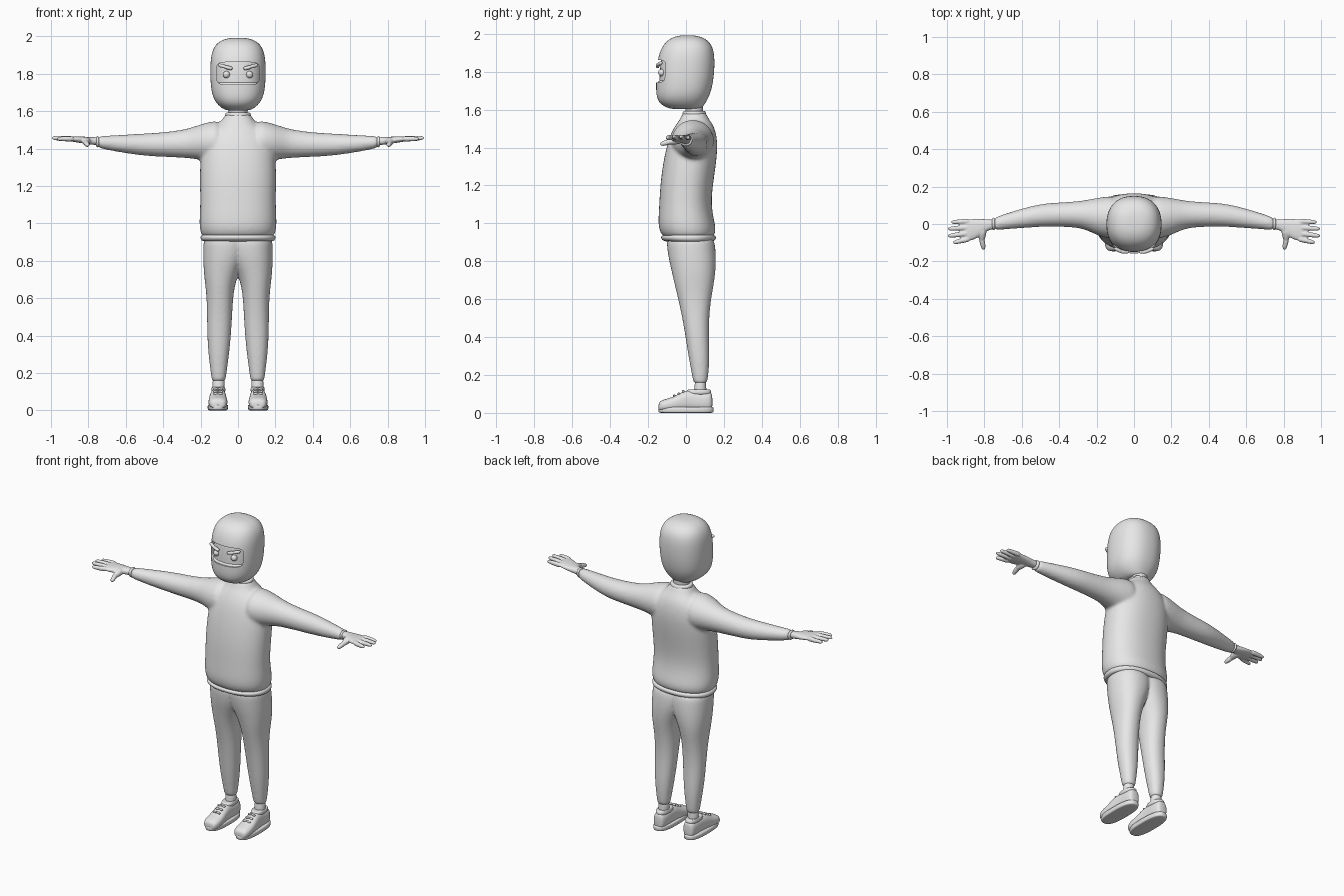
import bpy, bmesh, math
from mathutils import Vector, Matrix

GREY = bpy.data.materials.new("plain_grey")
GREY.diffuse_color = (0.8, 0.8, 0.8, 1)


def spow(v, e):
    return math.copysign(abs(v) ** e, v)


def loft(bm, axis, rows, n=20, p=2.0):
    """Closed skin through rounded sections: (position, lo1, hi1, lo2, hi2)."""
    place = {"x": lambda t, a, b: (t, a, b), "y": lambda t, a, b: (a, t, b),
             "z": lambda t, a, b: (a, b, t)}[axis]
    rings = []
    for t, a0, a1, b0, b1 in rows:
        ring = []
        for i in range(n):
            w = 2 * math.pi * (i + 0.5) / n
            a = (a0 + a1) / 2 + (a1 - a0) / 2 * spow(math.cos(w), 2 / p)
            b = (b0 + b1) / 2 + (b1 - b0) / 2 * spow(math.sin(w), 2 / p)
            ring.append(bm.verts.new(place(t, a, b)))
        rings.append(ring)
    for r, s in zip(rings, rings[1:]):
        for i in range(n):
            j = (i + 1) % n
            bm.faces.new((r[i], r[j], s[j], s[i]))
    bm.faces.new(rings[0])
    bm.faces.new(rings[-1])


def finger(bm, a, b, r0, r1):
    """Rounded rod from a to b."""
    a, b = Vector(a), Vector(b)
    d = b - a
    sub = bmesh.new()
    L = d.length
    prof = [(0, r0 * .6), (L * .05, r0), (L * .6, (r0 + r1) / 2), (L - r1 * .7, r1), (L, r1 * .5)]
    loft(sub, "z", [(t, -r, r, -r, r) for t, r in prof], 10)
    sub.transform(Matrix.Translation(a) @ d.to_track_quat("Z", "Y").to_matrix().to_4x4())
    tmp = bpy.data.meshes.new("tmp")
    sub.to_mesh(tmp)
    sub.free()
    bm.from_mesh(tmp)
    bpy.data.meshes.remove(tmp)


def finish(name, bm, mirror=False, sub=2, voxel=0, smooth=4):
    bmesh.ops.recalc_face_normals(bm, faces=bm.faces)
    for f in bm.faces:
        f.smooth = True
    me = bpy.data.meshes.new(name)
    bm.to_mesh(me)
    bm.free()
    me.materials.append(GREY)
    ob = bpy.data.objects.new(name, me)
    bpy.context.collection.objects.link(ob)
    if mirror:
        ob.modifiers.new("mirror", "MIRROR").use_mirror_merge = False
    if sub:
        ob.modifiers.new("round", "SUBSURF").levels = sub
        ob.modifiers["round"].render_levels = sub
    if voxel:
        m = ob.modifiers.new("union", "REMESH")
        m.mode, m.voxel_size, m.use_smooth_shade = "VOXEL", voxel, True
        s = ob.modifiers.new("soften", "SMOOTH")
        s.factor, s.iterations = 0.5, smooth
    return ob


def part(name, axis, rows, n=20, p=2.0, **kw):
    bm = bmesh.new()
    loft(bm, axis, rows, n, p)
    return finish(name, bm, **kw)


# Sweater: torso and sleeves fused
torso = [(.925, -.17, .17, -.10, .13), (.93, -.195, .195, -.125, .15), (.97, -.207, .207, -.145, .16),
         (1.02, -.208, .208, -.147, .148), (1.1, -.203, .203, -.142, .134), (1.2, -.205, .205, -.137, .142),
         (1.3, -.205, .205, -.125, .158), (1.4, -.2, .2, -.105, .168), (1.47, -.175, .175, -.083, .162),
         (1.52, -.125, .125, -.055, .145), (1.55, -.085, .085, -.03, .12), (1.585, -.068, .068, -.018, .105),
         (1.59, -.05, .05, 0, .09)]
sleeve = [(.08, -.08, .15, 1.32, 1.55), (.14, -.08, .15, 1.325, 1.548), (.2, -.06, .14, 1.338, 1.53),
          (.25, -.035, .13, 1.346, 1.513), (.3, -.02, .122, 1.35, 1.5), (.4, -.015, .116, 1.355, 1.487),
          (.5, -.015, .109, 1.36, 1.481), (.6, -.023, .083, 1.374, 1.475), (.7, -.03, .052, 1.392, 1.469),
          (.745, -.034, .036, 1.402, 1.467), (.75, -.02, .02, 1.415, 1.455)]
bm = bmesh.new()
loft(bm, "z", torso, 24, 2.25)
loft(bm, "x", sleeve)
loft(bm, "x", [(-r[0],) + r[1:] for r in sleeve])
finish("sweater", bm, voxel=.009, smooth=8)
part("sweater_hem", "z", [(.902, -.18, .18, -.09, .13), (.906, -.195, .195, -.12, .15),
     (.92, -.203, .203, -.134, .16), (.936, -.2, .2, -.132, .158), (.943, -.18, .18, -.1, .13)], 28, 2.25)
part("sweater_collar", "z", [(1.55, -.066, .066, -.015, .105), (1.575, -.07, .07, -.02, .107),
     (1.592, -.069, .069, -.018, .105), (1.594, -.05, .05, 0, .088)], 24)
part("cuff", "x", [(.742, -.02, .02, 1.42, 1.45), (.744, -.033, .036, 1.404, 1.468),
     (.757, -.034, .034, 1.407, 1.468), (.76, -.02, .02, 1.42, 1.455)], mirror=True)

# Hands: wrist, palm, fingers and thumb fused
bm = bmesh.new()
loft(bm, "x", [(.73, -.025, .025, 1.415, 1.46), (.78, -.032, .024, 1.42, 1.462), (.81, -.055, .028, 1.425, 1.463),
     (.85, -.085, .028, 1.43, 1.465), (.89, -.094, .026, 1.437, 1.467), (.91, -.085, .02, 1.442, 1.463)], 16, 2.4)
for y0, y1, x1, z1 in ((.014, .01, .978, 1.452), (-.018, -.026, .996, 1.457),
                       (-.05, -.064, .996, 1.457), (-.08, -.1, .968, 1.452)):
    finger(bm, (.88, y0, 1.452), (x1, y1, z1), .0165, .0115)
finger(bm, (.81, -.03, 1.443), (.815, -.095, 1.428), .026, .016)
finger(bm, (.814, -.08, 1.432), (.803, -.138, 1.416), .017, .012)
finish("hand", bm, mirror=True, sub=1, voxel=.005, smooth=3)

# Trousers: both legs fused at the hips
leg = [(.155, .075, .132, .05, .105), (.16, .066, .141, .038, .112), (.2, .061, .146, .031, .119),
       (.3, .047, .159, .012, .125), (.4, .037, .165, -.003, .122), (.5, .031, .166, -.02, .122),
       (.6, .026, .168, -.042, .133), (.68, .014, .177, -.062, .148), (.74, -.01, .184, -.075, .156),
       (.8, -.04, .187, -.09, .16), (.86, -.06, .187, -.1, .158), (.92, -.06, .186, -.105, .15),
       (.925, -.04, .16, -.08, .12)]
bm = bmesh.new()
loft(bm, "z", leg, 20, 2.2)
finish("trousers", bm, mirror=True, voxel=.008, smooth=6)
part("ankle", "z", [(.08, .075, .135, .04, .11), (.12, .071, .138, .042, .108),
     (.15, .07, .137, .045, .107), (.18, .075, .132, .05, .105)], 16, mirror=True)

# Shoes: upper, padded opening, sole and laces
part("shoe_upper", "y", [(-.145, .085, .13, .015, .045), (-.138, .066, .148, .008, .062),
     (-.11, .056, .158, .008, .073), (-.075, .056, .158, .008, .082), (-.04, .06, .156, .008, .1),
     (0, .063, .151, .008, .12), (.04, .064, .147, .008, .12), (.09, .063, .147, .008, .112),
     (.125, .068, .144, .008, .114), (.14, .08, .13, .015, .1)], 20, 2.5, mirror=True)
part("shoe_opening", "z", [(.09, .066, .144, .0, .136), (.115, .066, .144, .0, .134),
     (.126, .07, .14, .012, .126), (.122, .078, .132, .03, .115)], 20, 2.3, mirror=True)
part("shoe_sole", "z", [(.0, .06, .155, -.138, .138), (.001, .055, .161, -.145, .145),
     (.015, .053, .163, -.148, .147), (.03, .053, .162, -.147, .146), (.032, .06, .155, -.138, .138)],
     28, 2.7, mirror=True, sub=1)
bm = bmesh.new()
for y, z in ((-.062, .09), (-.038, .102), (-.014, .115)):
    finger(bm, (.082, y, z - .002), (.108, y, z + .002), .007, .006)
    finger(bm, (.132, y, z - .002), (.106, y, z + .002), .007, .006)
finish("laces", bm, mirror=True, sub=1)

# Head: hood with a face opening, and a face surface set behind it
head = [(1.602, -.045, .045, -.06, .07), (1.608, -.075, .075, -.1, .085), (1.63, -.105, .105, -.137, .1),
        (1.66, -.128, .128, -.154, .118), (1.7, -.142, .142, -.159, .134), (1.76, -.148, .148, -.158, .146),
        (1.82, -.149, .149, -.155, .151), (1.88, -.147, .147, -.147, .151), (1.93, -.136, .136, -.128, .142),
        (1.965, -.112, .112, -.1, .117), (1.985, -.075, .075, -.062, .078), (1.992, -.035, .035, -.025, .04)]
hood = part("hood", "z", head, 28, 2.3)
part("face", "z", [(1.8 + (t - 1.8) * .92,) + tuple(v * .89 for v in r) for t, *r in head], 28, 2.3)
cutter = part("face_opening_cutter", "y", [(-.3, -.113, .113, 1.742, 1.862), (-.06, -.113, .113, 1.742, 1.862)],
              32, 6, sub=0)
cutter.hide_render = True
cutter.hide_viewport = True
cutter.display_type = "WIRE"
cut = hood.modifiers.new("opening", "BOOLEAN")
cut.operation, cut.object, cut.solver = "DIFFERENCE", cutter, "EXACT"
bpy.ops.object.select_all(action="DESELECT")
hood.select_set(True)
bpy.context.view_layer.objects.active = hood
bpy.ops.object.modifier_apply(modifier="round")
bpy.ops.object.modifier_apply(modifier="opening")
bpy.ops.object.shade_smooth_by_angle(angle=math.radians(40))
part("neck", "z", [(1.56, -.052, .052, -.005, .092), (1.6, -.05, .05, -.003, .09),
     (1.65, -.056, .056, -.01, .095)])

# Mask over nose and mouth, eyes and slanted brows
part("mask", "z", [(1.64, -.08, .08, -.13, .05), (1.66, -.11, .11, -.146, .05), (1.7, -.121, .121, -.152, .05),
     (1.74, -.122, .122, -.152, .05), (1.752, -.12, .12, -.147, .05), (1.756, -.11, .11, -.13, .03)], 24, 2.3)
bm = bmesh.new()
bmesh.ops.create_uvsphere(bm, u_segments=20, v_segments=14, radius=.019,
                          matrix=Matrix.Translation((.062, -.128, 1.795)))
finish("eye", bm, mirror=True, sub=0)
bm = bmesh.new()
finger(bm, (.03, -.15, 1.826), (.073, -.147, 1.838), .011, .0115)
finger(bm, (.068, -.147, 1.837), (.108, -.128, 1.848), .0115, .01)
finish("brow", bm, mirror=True, sub=1, voxel=.003, smooth=3)
